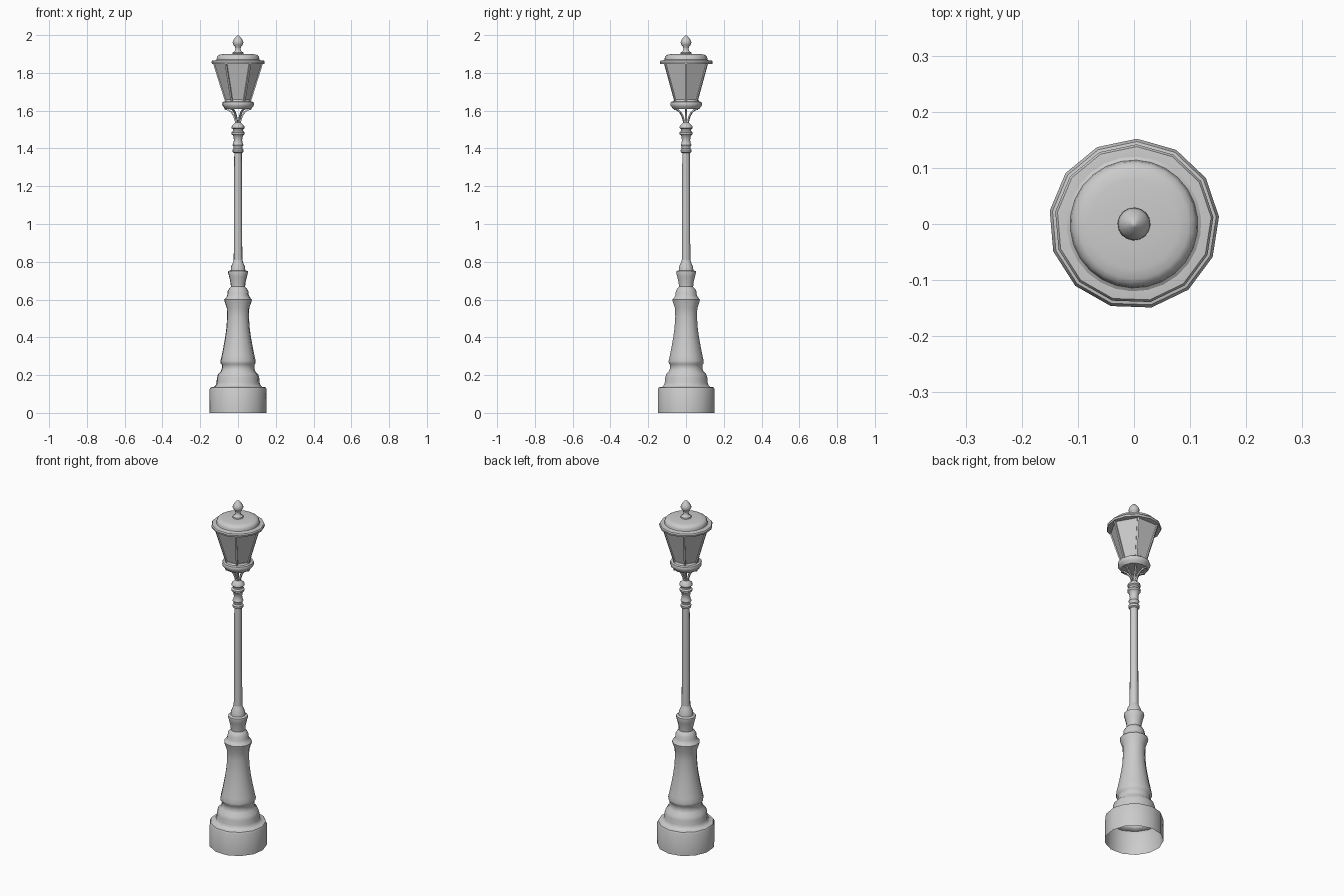
import bpy, bmesh
from math import sin, cos, pi, radians
from mathutils import Vector


def make(name, verts, faces, smooth=40):
    me = bpy.data.meshes.new(name)
    me.from_pydata(verts, [], faces)
    bm = bmesh.new()
    bm.from_mesh(me)
    bmesh.ops.remove_doubles(bm, verts=bm.verts, dist=1e-5)
    bmesh.ops.recalc_face_normals(bm, faces=bm.faces)
    bm.to_mesh(me)
    bm.free()
    ob = bpy.data.objects.new(name, me)
    bpy.context.collection.objects.link(ob)
    if smooth:
        bpy.ops.object.select_all(action='DESELECT')
        ob.select_set(True)
        bpy.context.view_layer.objects.active = ob
        bpy.ops.object.shade_smooth_by_angle(angle=radians(smooth))
    return ob


def lathe(name, profile, n=13, start=88, smooth=40):
    """Spin a list of (radius, height) points around z."""
    verts, faces = [], []
    for r, z in profile:
        for i in range(n):
            a = radians(start) + 2 * pi * i / n
            verts.append((r * cos(a), r * sin(a), z))
    for k in range(len(profile) - 1):
        for i in range(n):
            j = (i + 1) % n
            faces.append((k*n + i, k*n + j, (k+1)*n + j, (k+1)*n + i))
    return make(name, verts, faces, smooth)


def strut(name, path, angle, width, depth):
    """Sweep a rectangular section along a radial (radius, height) path."""
    out = Vector((cos(angle), sin(angle), 0))
    side = Vector((-sin(angle), cos(angle), 0))
    pts = [out * r + Vector((0, 0, z)) for r, z in path]
    verts, faces = [], []
    for i, p in enumerate(pts):
        t = (pts[min(i + 1, len(pts) - 1)] - pts[max(i - 1, 0)]).normalized()
        nrm = side.cross(t)
        for u, v in ((-1, -1), (1, -1), (1, 1), (-1, 1)):
            verts.append(p + side * u * width / 2 + nrm * v * depth / 2)
    for k in range(len(pts) - 1):
        for i in range(4):
            j = (i + 1) % 4
            faces.append((k*4 + i, k*4 + j, k*4 + 4 + j, k*4 + 4 + i))
    e = len(verts) - 4
    faces += [(0, 1, 2, 3), (e, e + 1, e + 2, e + 3)]
    return make(name, verts, faces)


# Hollow plinth and turned pedestal
lathe("pedestal", [
    (.152, 0), (.152, .125), (.147, .135), (.128, .138), (.119, .148),
    (.115, .16), (.113, .185), (.107, .205), (.092, .22), (.087, .235),
    (.087, .255), (.093, .262), (.094, .275), (.088, .30), (.078, .35),
    (.069, .40), (.062, .45), (.058, .51), (.060, .555), (.072, .59),
    (.074, .60), (.062, .613), (.057, .625), (.055, .645), (.047, .658),
    (.038, .668), (.040, .69), (.047, .72), (.053, .742), (.052, .75),
    (.039, .755), (.037, .775), (.028, .795), (.023, .81)])

# Slim shaft with collars at the top
lathe("shaft", [
    (.023, .80), (.020, 1.375), (.028, 1.38), (.029, 1.392), (.023, 1.40),
    (.024, 1.41), (.029, 1.418), (.024, 1.428), (.022, 1.445), (.026, 1.468),
    (.034, 1.475), (.035, 1.485), (.027, 1.492), (.028, 1.502),
    (.035, 1.508), (.033, 1.52), (.022, 1.53), (.016, 1.537), (0, 1.537)])

# Curved brackets carrying the lantern
for k in range(6):
    strut(f"bracket_{k + 1}", [
        (.010, 1.525), (.014, 1.55), (.022, 1.572), (.035, 1.592),
        (.052, 1.605), (.070, 1.609)], k * pi / 3, .009, .008)

# Lantern floor ring
lathe("lantern_base", [
    (0, 1.612), (.070, 1.608), (.076, 1.618), (.083, 1.625), (.085, 1.637),
    (.082, 1.646), (.070, 1.649), (.064, 1.658), (0, 1.658)])

# Six-sided tapered glass with corner bars
lathe("glass", [(.065, 1.65), (.128, 1.85)], 6, 0, 0)
for k in range(6):
    strut(f"corner_bar_{k + 1}", [(.065, 1.65), (.128, 1.85)],
          k * pi / 3, .010, .008)

# Roof rim and shallow domed cap
lathe("roof_rim", [
    (0, 1.846), (.128, 1.846), (.140, 1.848), (.142, 1.858), (.138, 1.865),
    (.128, 1.866), (.116, 1.866)])
lathe("roof_cap", [
    (.120, 1.866), (.114, 1.870), (.112, 1.882), (.108, 1.890),
    (.098, 1.896), (.080, 1.899), (.045, 1.901), (0, 1.902)], 26)

# Finial
lathe("finial", [
    (.030, 1.898), (.028, 1.908), (.018, 1.914), (.014, 1.925),
    (.015, 1.936), (.024, 1.948), (.029, 1.960), (.025, 1.973),
    (.014, 1.988), (.006, 1.996), (0, 2.0)], 16)
